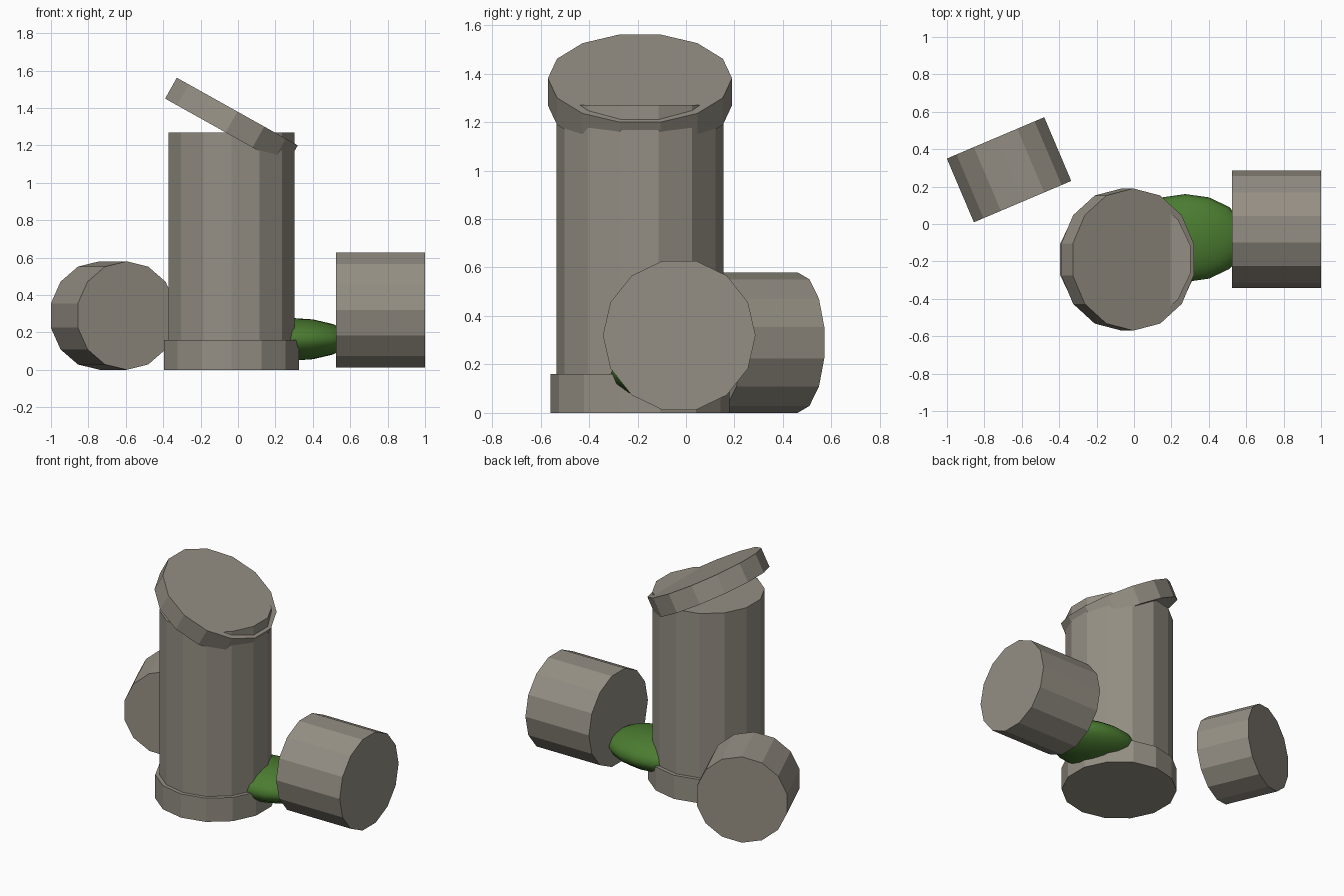
import bpy, bmesh
from math import sin, cos, tau, radians

if "Cube" in bpy.data.objects:
    bpy.data.objects.remove(bpy.data.objects["Cube"])

SIDES = 14


def material(name, colour):
    mat = bpy.data.materials.new(name)
    mat.diffuse_color = (*colour, 1)
    mat.use_nodes = True
    mat.node_tree.nodes["Principled BSDF"].inputs["Base Color"].default_value = mat.diffuse_color
    return mat


stone = material("stone", (0.30, 0.275, 0.23))
leaf = material("leaf", (0.07, 0.2, 0.03))


def drum(name, radius, length, centre, rotation=(0, 0, 0)):
    """Flat-sided stone drum, first corner on local +y, axis on local z."""
    bm = bmesh.new()
    rings = [[bm.verts.new((radius * sin(tau * i / SIDES), radius * cos(tau * i / SIDES), z))
              for i in range(SIDES)] for z in (-length / 2, length / 2)]
    low, high = rings
    bm.faces.new(low)
    bm.faces.new(high[::-1])
    for i in range(SIDES):
        j = (i + 1) % SIDES
        bm.faces.new((low[i], high[i], high[j], low[j]))
    bmesh.ops.recalc_face_normals(bm, faces=bm.faces)
    mesh = bpy.data.meshes.new(name)
    bm.to_mesh(mesh)
    bm.free()
    mesh.materials.append(stone)
    obj = bpy.data.objects.new(name, mesh)
    obj.location = centre
    obj.rotation_euler = [radians(a) for a in rotation]
    bpy.context.collection.objects.link(obj)
    return obj


# Standing column: base, shaft and slipped capital
drum("column_base", 0.37, 0.16, (-0.035, -0.19, 0.08))
drum("column_shaft", 0.345, 1.27, (-0.035, -0.19, 0.635))
drum("tilted_capital", 0.38, 0.128, (-0.035, -0.19, 1.325), (0, 29.2, 0))

# Fallen drums lying on their sides
drum("fallen_drum_right", 0.315, 0.475, (0.7625, -0.028, 0.32), (0, 90, 0))
drum("fallen_drum_left", 0.29, 0.37, (-0.668, 0.29, 0.29), (90, 0, 23))

# Low bush between the column and the right drum
bpy.ops.mesh.primitive_uv_sphere_add(segments=16, ring_count=8, radius=1,
                                     location=(0.275, -0.075, 0.163))
bush = bpy.context.object
bush.name = "bush"
bush.scale = (0.33, 0.235, 0.115)
bush.data.materials.append(leaf)
bpy.ops.object.shade_smooth()
